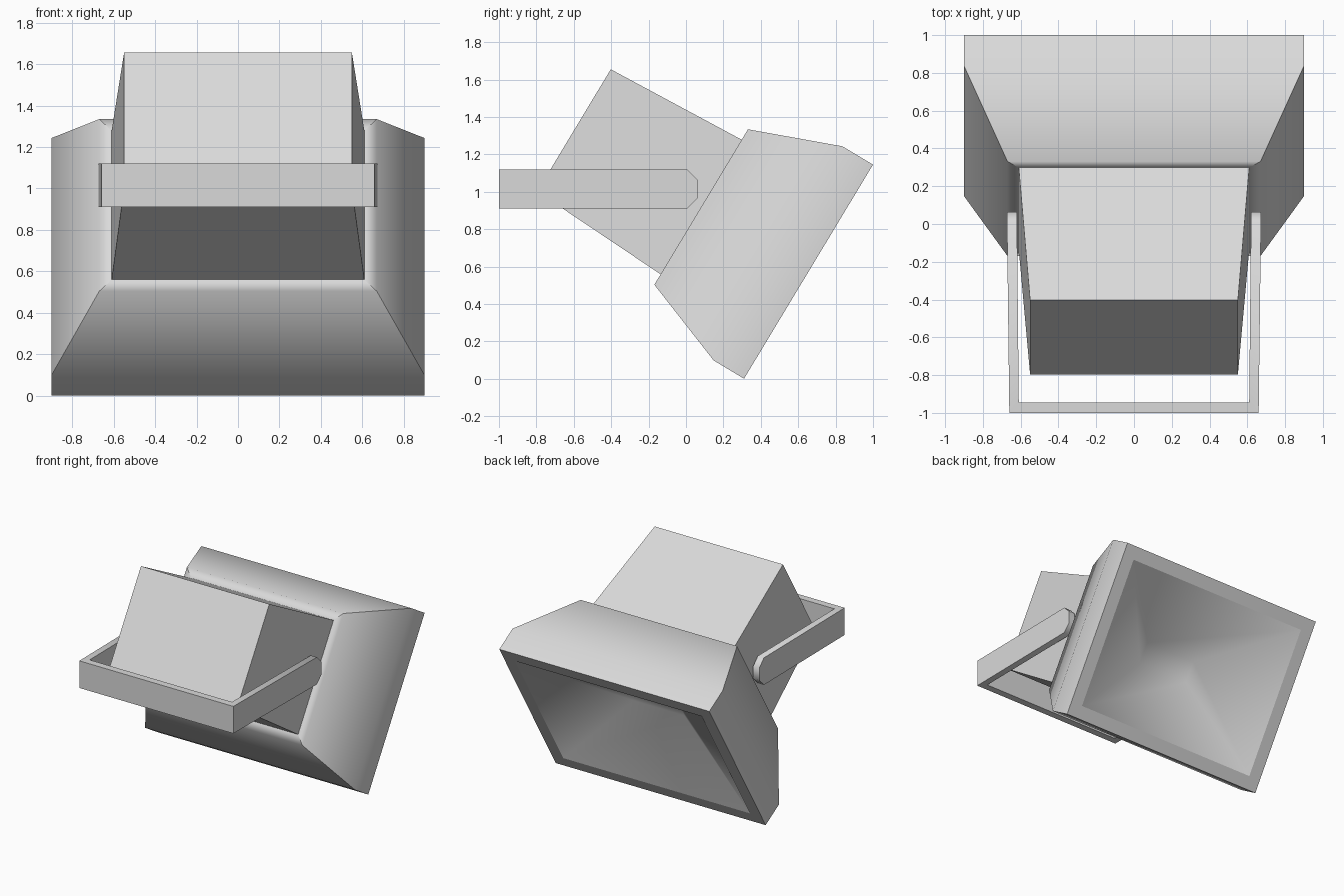
import bpy, bmesh, math
from mathutils import Matrix, Vector

old = bpy.data.objects.get("Cube")
if old:
    bpy.data.objects.remove(old)

grey = bpy.data.materials.new("light_grey")
grey.use_nodes = True
colour = (0.7, 0.7, 0.7, 1)
grey.diffuse_color = colour
grey.node_tree.nodes["Principled BSDF"].inputs["Base Color"].default_value = colour

# Lamp frame: local x is width, y is height, z runs from the mouth to the back
up = Vector((0, 0.69, 1.145)).normalized()
side = Vector((1, 0, 0))
depth = side.cross(up)
tilt = Matrix((side, up, depth)).transposed().to_4x4()
tilt.translation = (0, 0.655, 0.573)


def finish(name, bm, smooth):
    """Shade smooth below the given angle and make the object."""
    for face in bm.faces:
        face.smooth = True
    for edge in bm.edges:
        if edge.calc_face_angle(0) > math.radians(smooth):
            edge.smooth = False
    mesh = bpy.data.meshes.new(name)
    bm.to_mesh(mesh)
    bm.free()
    mesh.materials.append(grey)
    bpy.context.collection.objects.link(bpy.data.objects.new(name, mesh))


def loft(name, rings, cap_first=False, cap_last=False, sharp_corners=True):
    """Join rectangles given as (half width, half height, depth)."""
    bm = bmesh.new()
    loops = [[bm.verts.new((sx * w, sy * h, d))
              for sx, sy in ((-1, -1), (1, -1), (1, 1), (-1, 1))]
             for w, h, d in rings]
    for a, b in zip(loops, loops[1:]):
        for i in range(4):
            j = (i + 1) % 4
            bm.faces.new((a[i], a[j], b[j], b[i]))
        for start, end in zip(a, b):
            bm.edges.get((start, end)).smooth = not sharp_corners
    if cap_first:
        bm.faces.new(loops[0][::-1])
    if cap_last:
        bm.faces.new(loops[-1])
    bm.transform(tilt)
    bm.normal_update()
    finish(name, bm, 75)


# Flared hood with its front frame and back flange
loft("lamp_hood", [(0.8, 0.57, 0), (0.9, 0.668, 0), (0.9, 0.668, 0.19),
                   (0.67, 0.485, 0.67), (0.61, 0.42, 0.67)])

# Shallow sunken reflector with a small floor
loft("reflector", [(0.22, 0.08, 0.33), (0.8, 0.57, 0)],
     cap_first=True, sharp_corners=False)

# Tapered rear housing
loft("rear_housing", [(0.61, 0.42, 0.67), (0.55, 0.381, 1.464)], cap_last=True)

# U-shaped mounting bracket, slightly splayed, with rounded arm tips
half = [(0.66, -1), (0.673, 0.063), (0.62, 0.063), (0.61, -0.945)]
outline = half + [(-x, y) for x, y in reversed(half)]
bm = bmesh.new()
base = bm.faces.new([bm.verts.new((x, y, 0.91)) for x, y in outline])
top = bmesh.ops.extrude_face_region(bm, geom=[base])
bmesh.ops.translate(bm, vec=(0, 0, 0.21),
                    verts=[g for g in top["geom"] if isinstance(g, bmesh.types.BMVert)])
tips = [e for e in bm.edges
        if all(v.co.y > 0 for v in e.verts) and e.verts[0].co.z == e.verts[1].co.z]
bmesh.ops.bevel(bm, geom=tips, offset=0.057, segments=1, affect='EDGES')
bmesh.ops.recalc_face_normals(bm, faces=bm.faces)
finish("mounting_bracket", bm, 60)
